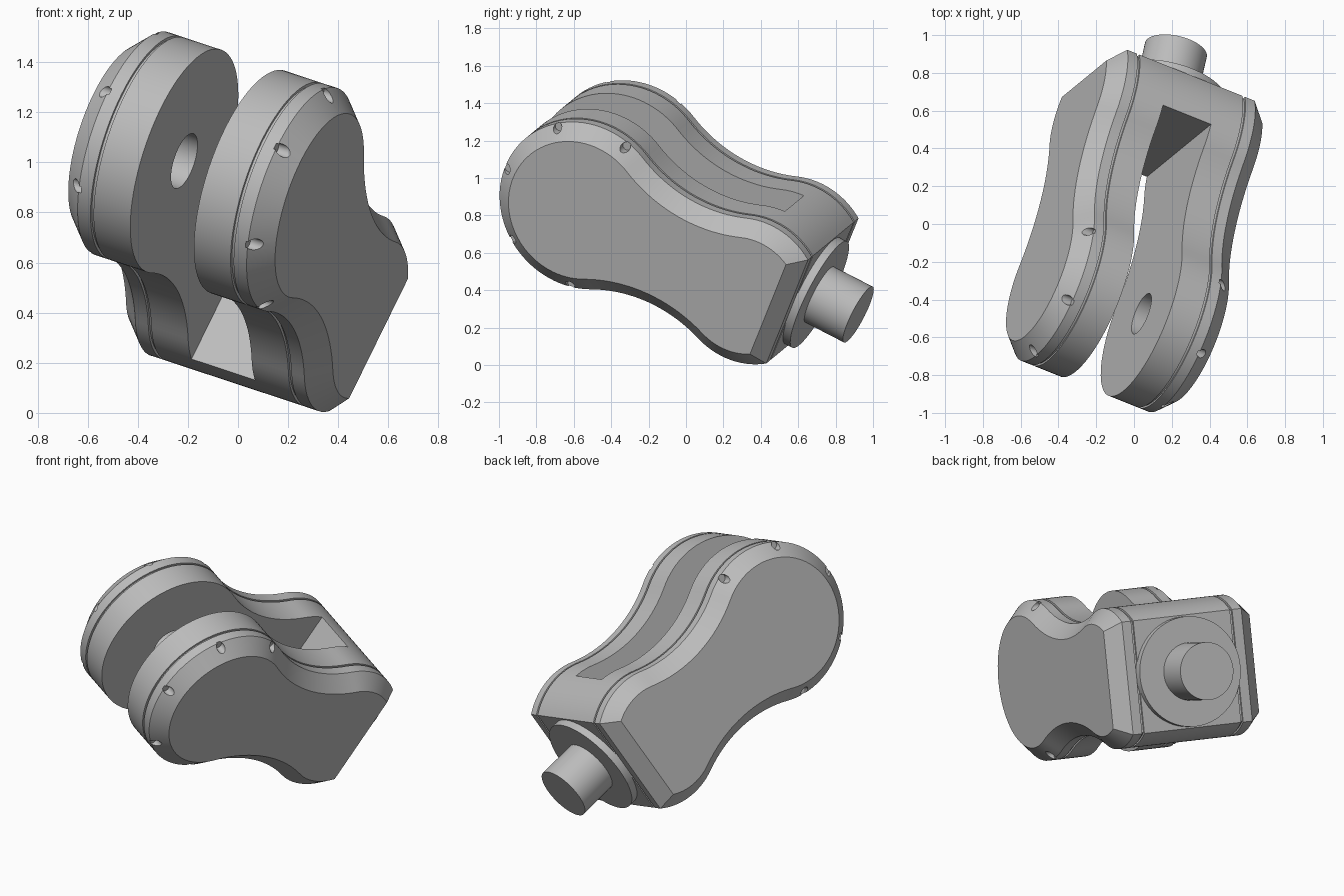
import bpy, bmesh
from math import pi, cos, sin, acos, atan2, sqrt, radians
from mathutils import Matrix, Vector

cube = bpy.data.objects.get("Cube")
if cube:
    bpy.data.objects.remove(cube)

# Tilted frame of the part: x across the arms, y along the stem, z through the height
across = Vector((0.887, -0.355, -0.293)).normalized()
along = Vector((0.2, 0.871, -0.449))
along = (along - across * along.dot(across)).normalized()
FRAME = Matrix((across, along, across.cross(along))).transposed().to_4x4()
FRAME = Matrix.Translation((0.01, 0, 0.745)) @ FRAME

grey = bpy.data.materials.new("plain grey")
grey.use_nodes = True
grey.diffuse_color = (0.5, 0.5, 0.5, 1)
grey.node_tree.nodes["Principled BSDF"].inputs["Base Color"].default_value = (0.5, 0.5, 0.5, 1)

# Outline sizes: fork circle, heel circle, waist fillet and flat end
FORK_Y, FORK_R = -0.487, 0.468
HEEL_Y, HEEL_R = 0.53, 0.41
WAIST_R, END_Y = 0.77, 0.776
RIM, SIDE, CHAMFER = 0.38, 0.465, 0.083
GAP = 0.143


def outline(inset):
    """Closed waisted outline, shrunk by the inset."""
    span = HEEL_Y - FORK_Y
    p, q = FORK_R + WAIST_R, HEEL_R + WAIST_R
    off = (span ** 2 + p ** 2 - q ** 2) / (2 * span)
    cy, cz = FORK_Y + off, sqrt(p ** 2 - off ** 2)
    a_fork = atan2(cz, off)
    a_heel = atan2(cz, cy - HEEL_Y)
    a_end = acos((END_Y - inset - HEEL_Y) / (HEEL_R - inset))
    arcs = [(HEEL_Y, 0, HEEL_R - inset, a_end, a_heel, 14),
            (cy, cz, WAIST_R + inset, a_heel - pi, a_fork - pi, 18),
            (FORK_Y, 0, FORK_R - inset, a_fork, pi, 32)]
    half = []
    for y, z, r, a, b, n in arcs:
        start = 1 if half else 0
        for i in range(start, n + 1):
            t = a + (b - a) * i / n
            half.append((y + r * cos(t), z + r * sin(t)))
    return half + [(y, -z) for y, z in reversed(half[:-1])]


def make_object(name, bm):
    bmesh.ops.recalc_face_normals(bm, faces=bm.faces)
    mesh = bpy.data.meshes.new(name)
    bm.to_mesh(mesh)
    bm.free()
    mesh.materials.append(grey)
    obj = bpy.data.objects.new(name, mesh)
    bpy.context.collection.objects.link(obj)
    obj.matrix_world = FRAME
    return obj


def add_cylinder(bm, centre, radius, depth, axis, sides):
    turn = Matrix.Rotation(pi / 2, 4, "Y" if axis == "x" else "X")
    bmesh.ops.create_cone(bm, cap_ends=True, segments=sides, radius1=radius, radius2=radius,
                          depth=depth, matrix=Matrix.Translation(centre) @ turn)


def activate(obj):
    bpy.ops.object.select_all(action="DESELECT")
    obj.select_set(True)
    bpy.context.view_layer.objects.active = obj


def cut(obj, cutter):
    cutter.hide_render = True
    mod = obj.modifiers.new("cut", "BOOLEAN")
    mod.operation, mod.solver, mod.object = "DIFFERENCE", "EXACT", cutter
    activate(obj)
    bpy.ops.object.modifier_apply(modifier=mod.name)
    bpy.data.objects.remove(cutter)


# Fork body: outline lofted across, with chamfered sides and a fine groove round each arm
half_layers = [(SIDE, CHAMFER), (RIM, 0), (0.322, 0), (0.322, 0.012), (0.308, 0.012), (0.308, 0)]
layers = [(-x, d) for x, d in half_layers] + half_layers[::-1]
bm = bmesh.new()
rings = [[bm.verts.new((x, y, z)) for y, z in outline(d)] for x, d in layers]
for low, high in zip(rings, rings[1:]):
    for i in range(len(low)):
        bm.faces.new((low[i - 1], low[i], high[i], high[i - 1]))
bm.faces.new(rings[0])
bm.faces.new(rings[-1])
body = make_object("fork_body", bm)

# Slot between the arms
bm = bmesh.new()
slot_end, slot_start = 0.505, -1.2
bmesh.ops.create_cube(bm, matrix=Matrix.Translation((0, (slot_end + slot_start) / 2, 0))
                      @ Matrix.Diagonal((2 * GAP, slot_end - slot_start, 2, 1)))
cut(body, make_object("slot_cutter", bm))

# Blind pivot hole in both inner faces
bm = bmesh.new()
add_cylinder(bm, (0, FORK_Y, 0), 0.115, 0.7, "x", 48)
cut(body, make_object("pivot_cutter", bm))

# Small pockets spaced round the chamfer of each arm
bm = bmesh.new()
for side in (-1, 1):
    for k in range(-2, 3):
        t = pi + radians(52) * k
        spot = (side * (RIM + 0.09), FORK_Y + 0.447 * cos(t), 0.447 * sin(t))
        add_cylinder(bm, spot, 0.025, 0.2, "x", 16)
cut(body, make_object("pocket_cutter", bm))

# Collar and stem on the flat end
bm = bmesh.new()
add_cylinder(bm, (0, END_Y + 0.017, 0), 0.32, 0.055, "y", 64)
collar = make_object("collar", bm)
bm = bmesh.new()
add_cylinder(bm, (0, 0.93, 0), 0.168, 0.256, "y", 48)
stem = make_object("stem", bm)

for obj in (body, collar, stem):
    activate(obj)
    bpy.ops.object.shade_smooth_by_angle(angle=radians(25))
